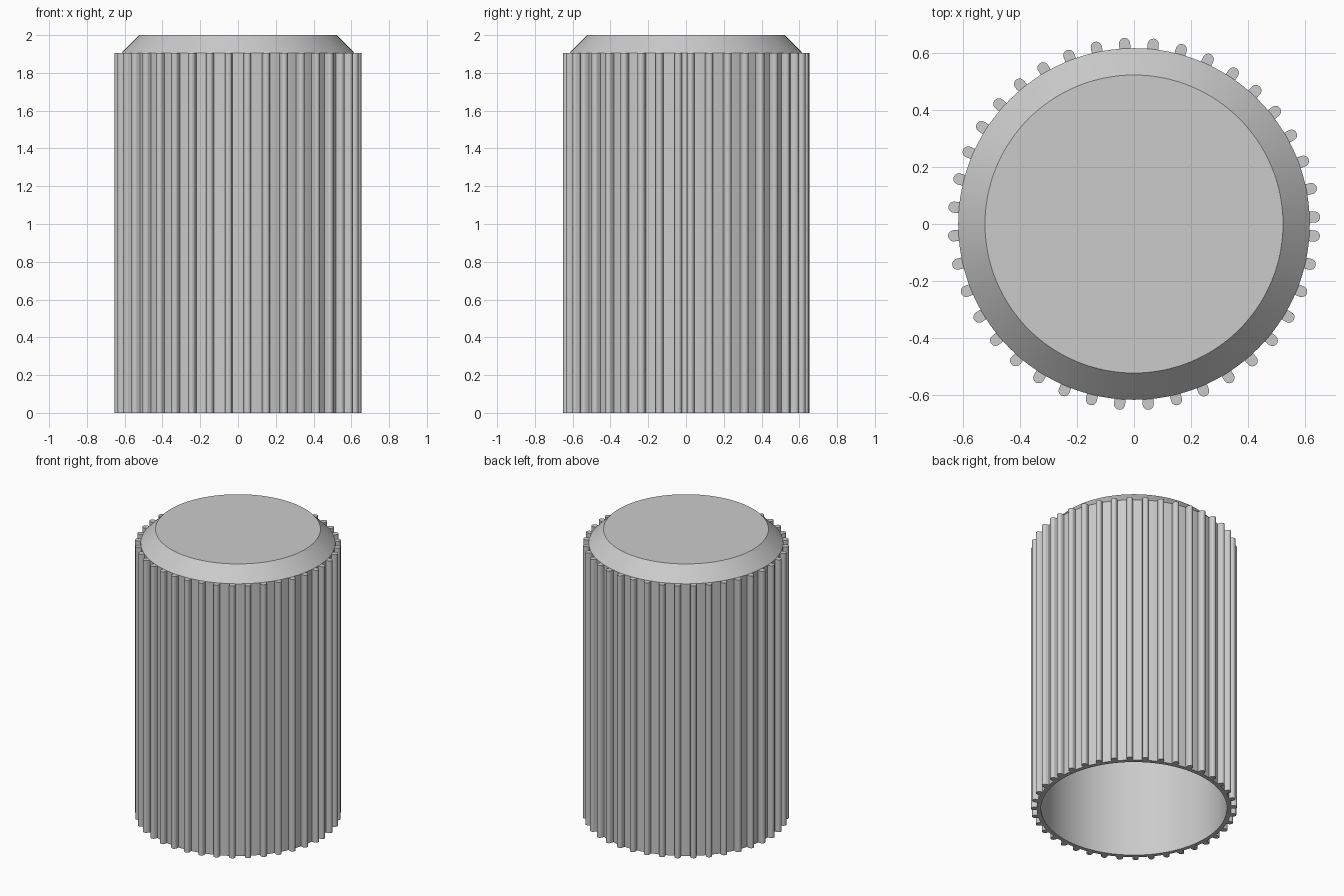
import bpy, bmesh, math
from mathutils import Matrix

cube = bpy.data.objects.get("Cube")
if cube:
    bpy.data.objects.remove(cube, do_unlink=True)

# Single grey plastic
grey = bpy.data.materials.new("grey_plastic")
grey.use_nodes = True
COLOUR = (0.6, 0.6, 0.6, 1)
grey.diffuse_color = COLOUR
grey.node_tree.nodes["Principled BSDF"].inputs["Base Color"].default_value = COLOUR

SHOULDER = 1.905
RIBS = 40


def finish(bm, name):
    bmesh.ops.recalc_face_normals(bm, faces=bm.faces)
    mesh = bpy.data.meshes.new(name)
    bm.to_mesh(mesh)
    bm.free()
    mesh.materials.append(grey)
    obj = bpy.data.objects.new(name, mesh)
    bpy.context.collection.objects.link(obj)
    bpy.ops.object.select_all(action="DESELECT")
    obj.select_set(True)
    bpy.context.view_layer.objects.active = obj
    bpy.ops.object.shade_smooth_by_angle(angle=math.radians(30))
    return obj


# Hollow shell: inner ceiling, inner wall, rim, outer wall, bevel, top
profile = [(0, SHOULDER), (0.59, SHOULDER), (0.59, 0), (0.617, 0),
           (0.617, SHOULDER), (0.523, 2), (0, 2)]
bm = bmesh.new()
verts = [bm.verts.new((r, 0, z)) for r, z in profile]
edges = [bm.edges.new(pair) for pair in zip(verts, verts[1:])]
bmesh.ops.spin(bm, geom=verts + edges, cent=(0, 0, 0), axis=(0, 0, 1),
               angle=math.tau, steps=128, use_duplicate=False)
bmesh.ops.remove_doubles(bm, verts=bm.verts, dist=0.0001)
finish(bm, "cap_shell")

# Grip ribs: rounded bars set around the wall, closer together at the seam
HALF, CENTRE = 0.0195, 0.6345
outline = [(0.605, -HALF)]
for i in range(13):
    a = math.pi * (i / 12 - 0.5)
    outline.append((CENTRE + HALF * math.cos(a), HALF * math.sin(a)))
outline.append((0.605, HALF))
bm = bmesh.new()
for i in range(RIBS):
    turn = Matrix.Rotation(math.radians(2.2 + 9.077 * i), 4, "Z")
    base = bm.faces.new([bm.verts.new(turn @ Matrix.Translation((x, y, 0)).translation)
                         for x, y in outline])
    grown = bmesh.ops.extrude_face_region(bm, geom=[base], use_keep_orig=True)
    top = [g for g in grown["geom"] if isinstance(g, bmesh.types.BMVert)]
    bmesh.ops.translate(bm, verts=top, vec=(0, 0, SHOULDER))
finish(bm, "grip_ribs")
